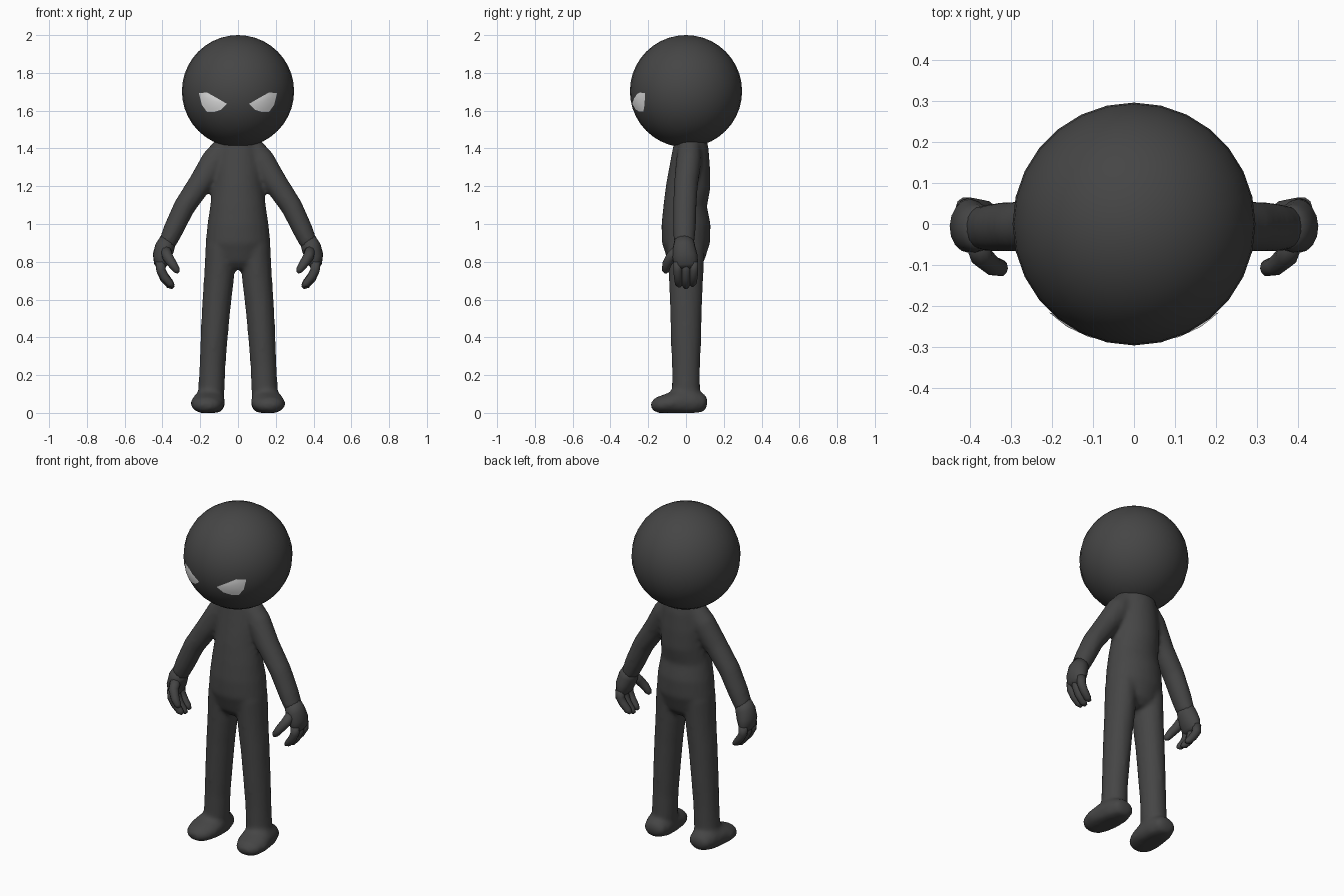
import bpy, bmesh, math
from mathutils import Vector

cube = bpy.data.objects.get("Cube")
if cube:
    bpy.data.objects.remove(cube, do_unlink=True)


def material(name, value, rough):
    m = bpy.data.materials.new(name)
    m.use_nodes = True
    color = (value, value, value, 1)
    m.diffuse_color = color
    bsdf = m.node_tree.nodes["Principled BSDF"]
    bsdf.inputs["Base Color"].default_value = color
    bsdf.inputs["Roughness"].default_value = rough
    return m


CHARCOAL = material("charcoal", 0.06, 0.8)
WHITE = material("eye white", 0.8, 0.6)


def finish(name, bm, mat):
    bmesh.ops.recalc_face_normals(bm, faces=bm.faces)
    for f in bm.faces:
        f.smooth = True
    me = bpy.data.meshes.new(name)
    bm.to_mesh(me)
    bm.free()
    me.materials.append(mat)
    ob = bpy.data.objects.new(name, me)
    bpy.context.collection.objects.link(ob)
    return ob


def tube(bm, stations, side=1, ref=(0, 1, 0), n=16, floor=None):
    """Loft elliptical rings; a station is (x, y, z, radius across ref, radius along ref)."""
    pts = [Vector((side * s[0], s[1], s[2])) for s in stations]
    rings = []
    for i, p in enumerate(pts):
        t = (pts[min(i + 1, len(pts) - 1)] - pts[max(i - 1, 0)]).normalized()
        u = Vector(ref).cross(t).normalized()
        v = t.cross(u)
        ring = []
        for k in range(n):
            a = math.tau * k / n
            q = p + u * math.cos(a) * stations[i][3] + v * math.sin(a) * stations[i][4]
            if floor is not None:
                q.z = max(q.z, floor)
            ring.append(bm.verts.new(q))
        rings.append(ring)
    for a, b in zip(rings, rings[1:]):
        for k in range(n):
            bm.faces.new((a[k], a[(k + 1) % n], b[(k + 1) % n], b[k]))
    bm.faces.new(rings[0])
    bm.faces.new(rings[-1])


# Torso, legs, feet and arms blended into one skin
body = bmesh.new()
tube(body, [(0, 0, .76, .06, .06), (0, 0, .80, .14, .095), (0, 0, .90, .172, .128),
            (0, 0, 1.0, .162, .13), (0, -.004, 1.1, .147, .115), (0, .012, 1.2, .135, .118),
            (0, .02, 1.3, .13, .108), (0, .025, 1.4, .115, .095), (0, .025, 1.47, .1, .08)], n=24)
for s in (1, -1):
    # leg
    tube(body, [(.092, 0, .88, .08, .10), (.10, 0, .72, .08, .092), (.115, 0, .56, .076, .085),
                (.126, 0, .40, .072, .081), (.135, 0, .25, .069, .075), (.14, 0, .13, .07, .075),
                (.147, 0, .05, .07, .07)], s)
    # foot
    tube(body, [(.147, .112, .05, .02, .035), (.147, .095, .052, .048, .062),
                (.15, .04, .056, .072, .08), (.155, -.04, .056, .072, .088),
                (.163, -.10, .048, .054, .09), (.168, -.155, .04, .042, .07),
                (.17, -.183, .034, .02, .035)], s, ref=(1, 0, 0), floor=0)
    # arm
    tube(body, [(.07, .02, 1.41, .06, .06), (.12, .015, 1.335, .075, .068),
                (.20, 0, 1.215, .064, .064), (.285, -.006, 1.09, .058, .062),
                (.342, -.008, .97, .054, .06), (.378, -.01, .89, .046, .054)], s)
skin = finish("body", body, CHARCOAL)
remesh = skin.modifiers.new("blend", 'REMESH')
remesh.mode = 'VOXEL'
remesh.voxel_size = 0.013
remesh.use_smooth_shade = True
soften = skin.modifiers.new("soften", 'SMOOTH')
soften.factor = 0.5
soften.iterations = 5

# Hands: palm, three curled fingers and a thumb
for label, s in (("left", 1), ("right", -1)):
    hand = bmesh.new()
    tube(hand, [(.368, -.01, .92, .044, .05), (.388, -.01, .875, .052, .06),
                (.402, -.005, .83, .05, .066), (.408, 0, .785, .036, .064),
                (.407, 0, .765, .02, .05)], s)
    for y, drop in ((-.044, .008), (0, 0), (.042, .012)):
        tube(hand, [(.41, y, .80, .026, .024), (.408, y, .755, .025, .024),
                    (.39, y * .95, .712 + drop, .023, .023),
                    (.36, y * .85, .676 + drop, .02, .021),
                    (.342, y * .8, .662 + drop, .009, .011)], s, n=10)
    tube(hand, [(.385, -.04, .865, .03, .03), (.372, -.08, .825, .028, .028),
                (.345, -.103, .785, .024, .024), (.324, -.108, .755, .019, .02),
                (.315, -.108, .742, .008, .009)], s, n=10)
    finish(label + "_hand", hand, CHARCOAL)

# Head
RADIUS, CENTRE = 0.297, 1.703
ball = bmesh.new()
bmesh.ops.create_uvsphere(ball, u_segments=28, v_segments=20, radius=RADIUS)
bmesh.ops.translate(ball, verts=ball.verts, vec=(0, 0, CENTRE))
finish("head", ball, CHARCOAL)

# Eyes: slanted plates hugging the head
OUTLINE = [(.207, 1.692), (.165, 1.697), (.11, 1.666), (.058, 1.636), (.092, 1.604),
           (.13, 1.592), (.165, 1.594), (.192, 1.632)]
mid = Vector((.14, 1.645))
for label, s in (("left", 1), ("right", -1)):
    eye = bmesh.new()

    def on_head(p):
        r = RADIUS + 0.003
        y = -math.sqrt(r * r - p.x ** 2 - (p.y - CENTRE) ** 2)
        return eye.verts.new((s * p.x, y, p.y))

    rings = [[on_head(mid.lerp(Vector(p), f)) for p in OUTLINE] for f in (.35, .7, 1)]
    hub = on_head(mid)
    count = len(OUTLINE)
    for k in range(count):
        j = (k + 1) % count
        eye.faces.new((hub, rings[0][k], rings[0][j]))
        for a, b in zip(rings, rings[1:]):
            eye.faces.new((a[k], b[k], b[j], a[j]))
    bmesh.ops.recalc_face_normals(eye, faces=eye.faces)
    if sum(f.normal.y for f in eye.faces) > 0:
        bmesh.ops.reverse_faces(eye, faces=eye.faces)
    for f in eye.faces:
        f.smooth = True
    mesh = bpy.data.meshes.new(label + "_eye")
    eye.to_mesh(mesh)
    eye.free()
    mesh.materials.append(WHITE)
    bpy.context.collection.objects.link(bpy.data.objects.new(label + "_eye", mesh))
